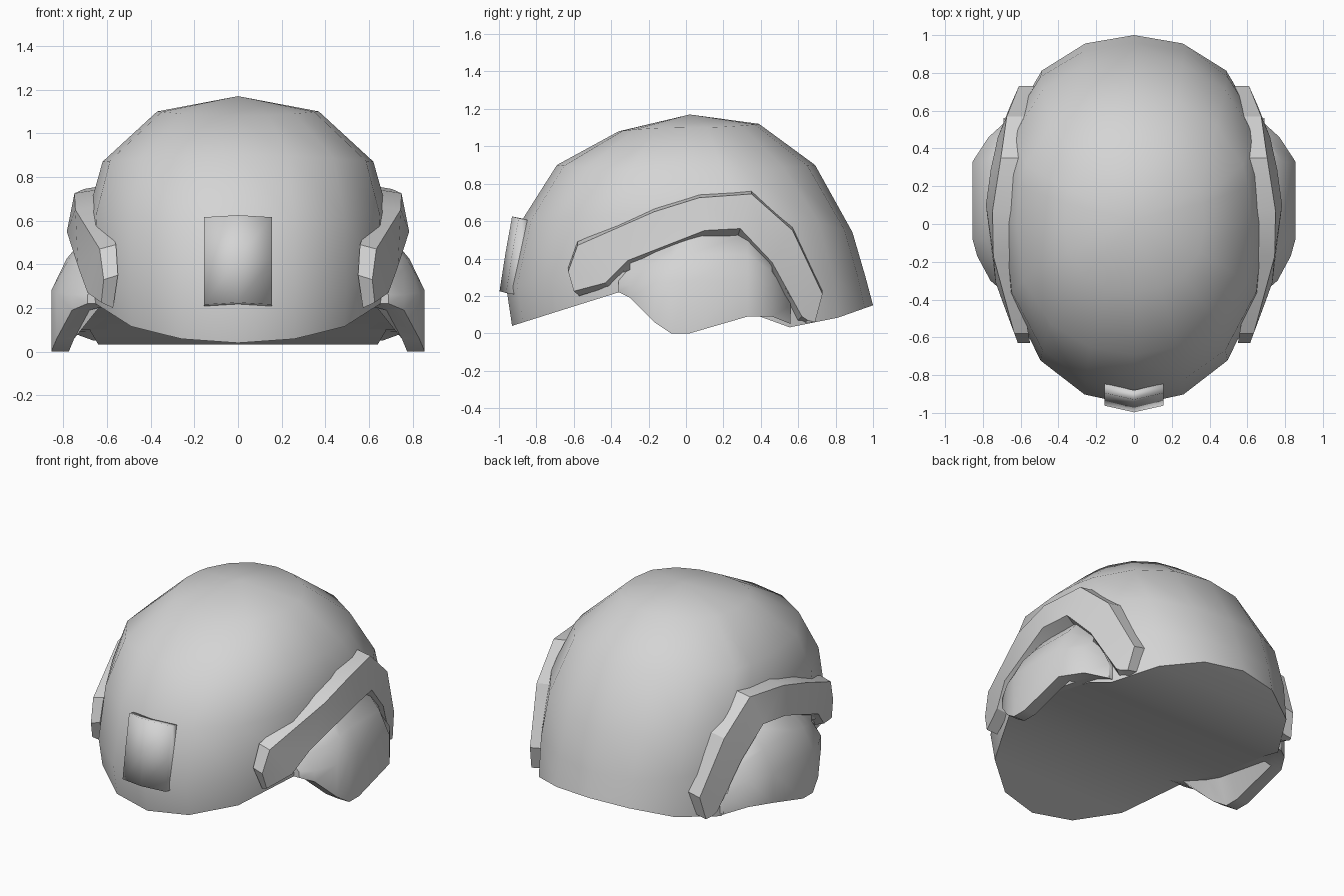
import bpy, bmesh
from math import sin, cos, radians

cube = bpy.data.objects.get("Cube")
if cube:
    bpy.data.objects.remove(cube)

GREY = (0.66, 0.66, 0.66, 1)
mat = bpy.data.materials.new("light grey")
mat.use_nodes = True
mat.diffuse_color = GREY
mat.node_tree.nodes["Principled BSDF"].inputs["Base Color"].default_value = GREY


def lerp_table(table, t):
    """Piecewise linear lookup in a list of (position, value)."""
    if t <= table[0][0]:
        return table[0][1]
    for (a, va), (b, vb) in zip(table, table[1:]):
        if t <= b:
            return va + (vb - va) * (t - a) / (b - a)
    return table[-1][1]


def finish(bm, name, angle):
    bmesh.ops.recalc_face_normals(bm, faces=bm.faces)
    mesh = bpy.data.meshes.new(name)
    bm.to_mesh(mesh)
    bm.free()
    mesh.materials.append(mat)
    obj = bpy.data.objects.new(name, mesh)
    bpy.context.collection.objects.link(obj)
    bpy.ops.object.select_all(action='DESELECT')
    obj.select_set(True)
    bpy.context.view_layer.objects.active = obj
    bpy.ops.object.shade_smooth_by_angle(angle=radians(angle))


def loft(bm, sections):
    """Join closed sections with quads and cap both ends."""
    loops = [[bm.verts.new(p) for p in s] for s in sections]
    n = len(loops[0])
    for a, b in zip(loops, loops[1:]):
        for i in range(n):
            j = (i + 1) % n
            bm.faces.new((a[i], a[j], b[j], b[i]))
    bm.faces.new(loops[0])
    bm.faces.new(loops[-1])


# Shell: stacked egg-shaped rings closed by a pole and a folded floor
HALF = [0, 22, 45, 71, 90, 102, 112, 135, 158, 180]
ANGLES = HALF + [360 - a for a in HALF[-2:0:-1]]
SEG = len(ANGLES)
RINGS = [  # front y, back y, half width, front z, side z, back z, front and back fullness
    (-0.36, 0.39, 0.37, 1.08, 1.10, 1.12, 0.8, 0.8),
    (-0.69, 0.69, 0.62, 0.90, 0.87, 0.90, 0.75, 0.8),
    (-0.88, 0.89, 0.685, 0.60, 0.64, 0.54, 0.8, 0.65),
    (-0.96, 0.96, 0.70, 0.24, 0.35, 0.30, 0.82, 0.6),
    (-0.93, 1.00, 0.69, 0, 0, 0, 0.85, 0.6),
]
RIM = [(-0.93, 0.04), (-0.36, 0.22), (0.40, 0.09), (0.56, 0.03), (0.66, 0.03), (1.0, 0.15)]
bm = bmesh.new()
loops = []
for ring in RINGS:
    yf, yb, hx, zf, zs, zb, front_power, back_power = ring
    loop = []
    for a in ANGLES:
        c = -cos(radians(a))
        y = c ** back_power * yb if c > 0 else (-c) ** front_power * yf
        z = zs + ((zb if c > 0 else zf) - zs) * c * c
        if ring is RINGS[-1]:
            z = lerp_table(RIM, y)
        loop.append(bm.verts.new((hx * sin(radians(a)), y, z)))
    loops.append(loop)
pole = bm.verts.new((0, 0.02, 1.17))
for i in range(SEG):
    j = (i + 1) % SEG
    bm.faces.new((pole, loops[0][i], loops[0][j]))
    for a, b in zip(loops, loops[1:]):
        bm.faces.new((a[i], b[i], b[j], a[j]))
rim = loops[-1]
for i in range(SEG // 2):
    strip = [rim[i], rim[i + 1], rim[-i - 1], rim[-i]]
    bm.faces.new(list(dict.fromkeys(strip)))
finish(bm, "helmet_shell", 40)

# Ear covers: sections along y of (y, bottom z, outer x, shoulder z, top z)
EAR = [
    (-0.36, 0.22, 0.69, 0.26, 0.34), (-0.30, 0.19, 0.76, 0.26, 0.40),
    (-0.17, 0.06, 0.83, 0.27, 0.46), (-0.08, 0.00, 0.855, 0.28, 0.51),
    (0.02, 0.00, 0.855, 0.28, 0.55), (0.33, 0.09, 0.855, 0.28, 0.54),
    (0.46, 0.09, 0.77, 0.26, 0.38), (0.56, 0.05, 0.66, 0.15, 0.20),
]


def ear_section(y, zb, xo, zs, top):
    inner = max(zb, lerp_table(RIM, y))
    return [(x, y, z) for x, z in (
        (0.60, inner), (xo - 0.13, inner), (xo - 0.08, zb), (xo, zb), (xo, zs),
        (xo - 0.07, (zs + top) / 2 + 0.01), (0.69, top - 0.01), (0.60, top))]


# Side rails: upper edge (y, z), lower outer edge (y, z), lower inner edge (y, z), depth
RAIL = [
    ((-0.63, 0.35), (-0.60, 0.225), (-0.57, 0.20), 0.065),
    ((-0.58, 0.49), (-0.43, 0.27), (-0.41, 0.25), 0.075),
    ((-0.17, 0.67), (-0.31, 0.39), (-0.27, 0.36), 0.11),
    ((0.07, 0.745), (0.10, 0.55), (0.08, 0.51), 0.12),
    ((0.35, 0.765), (0.29, 0.56), (0.27, 0.50), 0.12),
    ((0.57, 0.57), (0.46, 0.38), (0.43, 0.33), 0.11),
    ((0.73, 0.23), (0.62, 0.09), (0.58, 0.05), 0.10),
    ((0.69, 0.08), (0.65, 0.07), (0.63, 0.05), 0.10),
]
RAIL_X = [(-0.63, 0.615), (-0.32, 0.73), (-0.1, 0.79), (0.2, 0.79), (0.5, 0.71), (0.74, 0.605)]


def rail_point(y, z, depth):
    x = lerp_table(RAIL_X, y) - 0.2 * max(0, z - 0.52) - depth
    return x, y, z


def rail_section(upper, lower, inner, depth):
    yu, zu = upper
    return [rail_point(yu, zu - 0.02, 0), rail_point(*lower, 0),
            rail_point(*inner, depth), rail_point(yu, zu, depth)]


for side, s in (("left", 1), ("right", -1)):
    for part, section, rows, angle in (("ear_cover", ear_section, EAR, 40),
                                       ("side_rail", rail_section, RAIL, 20)):
        bm = bmesh.new()
        loft(bm, [[(s * x, y, z) for x, y, z in section(*row)] for row in rows])
        finish(bm, f"{side}_{part}", angle)

# Front mount: bowed plate hugging the brow
PROFILE = [(-0.94, 0.215), (-0.997, 0.225), (-0.965, 0.43), (-0.93, 0.625), (-0.88, 0.615), (-0.90, 0.22)]
bm = bmesh.new()
loft(bm, [[(x, y + 0.035 * abs(x) / 0.155, z - 0.06 * abs(x)) for y, z in PROFILE]
          for x in (-0.155, 0, 0.155)])
finish(bm, "front_mount", 95)
